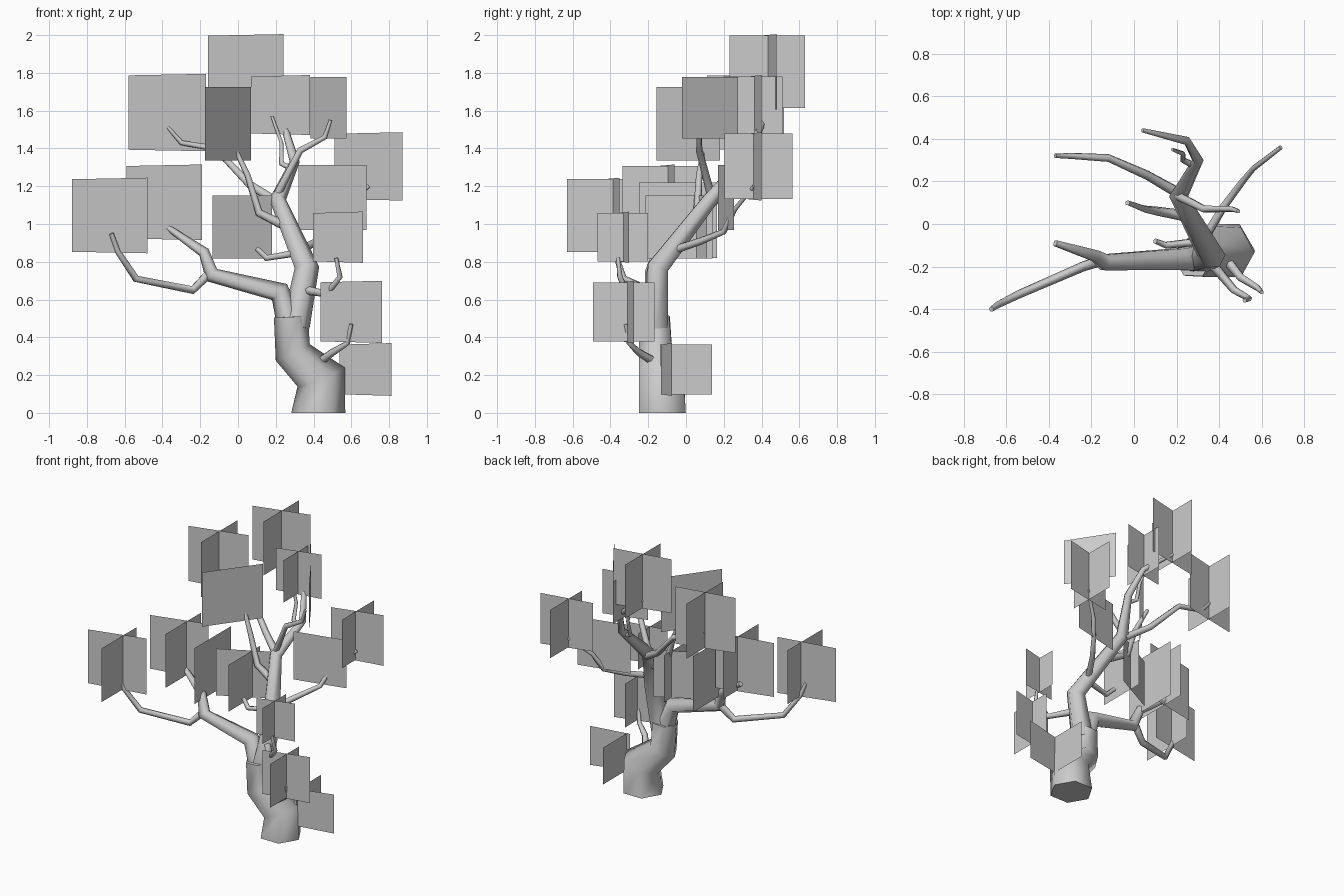
import bpy, bmesh, math
from mathutils import Vector

cube = bpy.data.objects.get("Cube")
if cube:
    bpy.data.objects.remove(cube, do_unlink=True)

grey = bpy.data.materials.new("plain_grey")
grey.use_nodes = True
grey.diffuse_color = (0.6, 0.6, 0.6, 1)
grey.node_tree.nodes["Principled BSDF"].inputs["Base Color"].default_value = (0.6, 0.6, 0.6, 1)


def add_object(name, bm, smooth):
    mesh = bpy.data.meshes.new(name)
    bm.to_mesh(mesh)
    bm.free()
    mesh.materials.append(grey)
    obj = bpy.data.objects.new(name, mesh)
    bpy.context.collection.objects.link(obj)
    if smooth:
        bpy.ops.object.select_all(action='DESELECT')
        obj.select_set(True)
        bpy.context.view_layer.objects.active = obj
        bpy.ops.object.shade_smooth_by_angle(angle=math.radians(65))
    return obj


def tube(name, path, radii, sides=6, flat_start=False):
    """Sweep a polygon along a path, mitred at each bend and capped."""
    pts = [Vector(p) for p in path]
    last = len(pts) - 1
    if len(radii) == 2:
        radii = [radii[0] + (radii[1] - radii[0]) * i / last for i in range(last + 1)]
    dirs = [(b - a).normalized() for a, b in zip(pts, pts[1:])]
    bm = bmesh.new()
    rings = []
    side = None
    for i, p in enumerate(pts):
        t = (dirs[max(i - 1, 0)] + dirs[min(i, last - 1)]).normalized()
        if flat_start and i == 0:
            t = Vector((0, 0, 1))
        if side is None:
            side = t.orthogonal() if abs(t.z) < 0.9 else Vector((1, 0, 0))
        side = (side - t * side.dot(t)).normalized()
        other = t.cross(side)
        ring = []
        for k in range(sides):
            a = math.tau * k / sides
            ring.append(bm.verts.new(p + (side * math.cos(a) + other * math.sin(a)) * radii[i]))
        rings.append(ring)
    for lower, upper in zip(rings, rings[1:]):
        for k in range(sides):
            n = (k + 1) % sides
            bm.faces.new((lower[k], lower[n], upper[n], upper[k]))
    bm.faces.new(rings[0][::-1])
    bm.faces.new(rings[-1])
    return add_object(name, bm, True)


def add_card(bm, start, end, z, half, flare=0.0):
    """One upright leaf card between two plan points."""
    (ax, ay), (bx, by) = start, end
    h = half + flare
    corners = ((ax, ay, z - half), (bx, by, z - h), (bx, by, z + h), (ax, ay, z + half))
    bm.faces.new([bm.verts.new(c) for c in corners])


def crossed_cards(name, x, y, z, half, cross_x, cross_y):
    """A wide card turned slightly, crossed by one facing sideways."""
    bm = bmesh.new()
    turn = half * 0.22
    add_card(bm, (x - half, y - turn), (x + half, y + turn), z, half * 0.96, 0.008)
    add_card(bm, (cross_x, cross_y - half), (cross_x, cross_y + half), z, half * 0.96)
    add_object(name, bm, False)


def single_card(name, start, end, z, half):
    bm = bmesh.new()
    add_card(bm, start, end, z, half)
    add_object(name, bm, False)


# Trunk and main stem
tube("trunk", [(0.425, -0.125, 0), (0.44, -0.13, 0.19), (0.29, -0.16, 0.32), (0.28, -0.165, 0.51)],
     (0.143, 0.135, 0.1, 0.09), flat_start=True)
tube("main_stem", [(0.305, -0.16, 0.46), (0.365, -0.15, 0.77), (0.21, 0.13, 1.13),
                   (0.3, 0.3, 1.33), (0.25, 0.39, 1.5), (0.04, 0.44, 1.67)],
     (0.075, 0.065, 0.045, 0.027, 0.02, 0.01))
tube("left_limb", [(0.275, -0.16, 0.47), (0.22, -0.165, 0.64), (-0.14, -0.18, 0.73),
                   (-0.18, -0.15, 0.85), (-0.37, -0.09, 0.98)],
     (0.07, 0.058, 0.043, 0.03, 0.016))

# Smaller branches
tube("low_outer_branch", [(-0.15, -0.17, 0.74), (-0.24, -0.2, 0.65), (-0.54, -0.33, 0.71),
                          (-0.64, -0.38, 0.86), (-0.67, -0.4, 0.95)], (0.027, 0.012))
tube("upper_left_branch", [(0.2, 0.15, 1.12), (0.06, 0.23, 1.21), (-0.12, 0.31, 1.4),
                           (-0.3, 0.32, 1.43), (-0.37, 0.32, 1.51)], (0.027, 0.01))
tube("inner_left_branch", [(0.23, 0.04, 1.0), (0.11, 0.06, 1.06), (0.05, 0.07, 1.26),
                           (-0.03, 0.1, 1.43)], (0.027, 0.012))
tube("upper_right_branch", [(0.21, 0.13, 1.16), (0.33, 0.07, 1.39), (0.46, 0.07, 1.46),
                            (0.49, 0.06, 1.55)], (0.022, 0.01))
tube("top_twig", [(0.29, 0.27, 1.29), (0.23, 0.3, 1.32), (0.23, 0.33, 1.43),
                  (0.18, 0.35, 1.57)], (0.018, 0.008))
tube("back_branch", [(0.33, -0.07, 0.86), (0.42, 0.08, 0.91), (0.51, 0.2, 0.96),
                     (0.56, 0.26, 1.08), (0.69, 0.36, 1.2)], (0.023, 0.011))
tube("middle_twig", [(0.33, -0.08, 0.85), (0.15, -0.1, 0.82), (0.1, -0.08, 0.87)], (0.02, 0.014))
tube("front_branch", [(0.36, -0.18, 0.65), (0.47, -0.31, 0.63), (0.54, -0.35, 0.72),
                      (0.52, -0.36, 0.82)], (0.025, 0.01))
tube("low_front_branch", [(0.42, -0.15, 0.26), (0.5, -0.25, 0.32), (0.58, -0.3, 0.37),
                          (0.6, -0.32, 0.47)], (0.026, 0.01))

# Crossed leaf cards
crossed_cards("upper_left_leaves", -0.375, 0.315, 1.59, 0.205, -0.37, 0.315)
crossed_cards("top_leaves", 0.04, 0.435, 1.805, 0.2, 0.04, 0.43)
crossed_cards("crown_leaves", 0.225, 0.365, 1.63, 0.157, 0.22, 0.355)
crossed_cards("back_leaves", 0.69, 0.36, 1.305, 0.18, 0.68, 0.385)
crossed_cards("outer_left_leaves", -0.68, -0.395, 1.045, 0.2, -0.64, -0.43)
crossed_cards("left_leaves", -0.39, -0.105, 1.115, 0.2, -0.34, -0.135)
crossed_cards("low_side_leaves", 0.675, -0.105, 0.23, 0.137, 0.56, 0)
crossed_cards("low_front_leaves", 0.6, -0.31, 0.535, 0.163, 0.6, -0.33)
crossed_cards("front_leaves", 0.53, -0.33, 0.93, 0.133, 0.52, -0.335)

# Single leaf cards
single_card("right_leaf", (0.32, 0.17), (0.68, 0.255), 1.14, 0.172)
single_card("upper_right_leaf", (0.385, 0.275), (0.575, -0.02), 1.615, 0.163)
single_card("centre_leaf", (-0.175, -0.155), (0.07, 0.18), 1.53, 0.194)
single_card("inner_left_leaf", (-0.17, -0.25), (-0.17, 0.165), 1.02, 0.2)
single_card("middle_leaf_wide", (-0.135, -0.055), (0.18, 0.11), 0.985, 0.167)
single_card("middle_leaf_cross", (0.075, -0.215), (0.075, 0.14), 0.985, 0.167)
